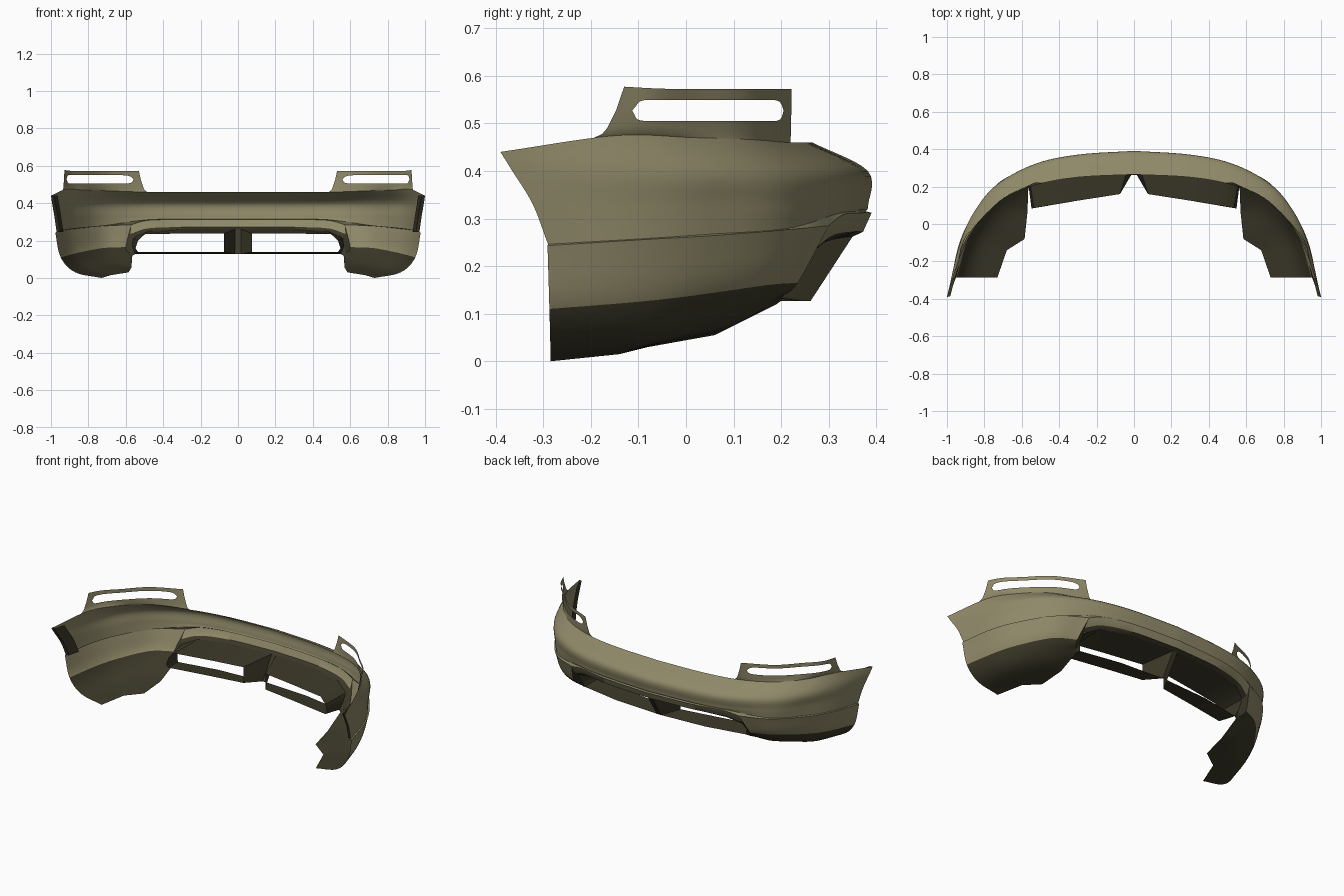
import bpy
import math
from mathutils import Vector

cube = bpy.data.objects.get("Cube")
if cube:
    bpy.data.objects.remove(cube, do_unlink=True)


def paint(name, *rgb):
    material = bpy.data.materials.new(name)
    material.use_nodes = True
    material.diffuse_color = (*rgb, 1)
    shader = material.node_tree.nodes["Principled BSDF"]
    shader.inputs["Base Color"].default_value = (*rgb, 1)
    return material


olive = paint("olive_paint", .275, .25, .14)
dark = paint("dark_trim", .043, .039, .021)


def straight(points, u):
    """Point on a polyline; u runs over the point indices."""
    i = min(int(u), len(points) - 2)
    return Vector(points[i]).lerp(Vector(points[i + 1]), u - i)


def spline(points, u):
    """Smooth curve through the points; u runs over the point indices."""
    last = len(points) - 1
    i = min(int(u), last - 1)
    t = u - i
    b, c = Vector(points[i]), Vector(points[i + 1])
    a = Vector(points[i - 1]) if i > 0 else b * 2 - c
    d = Vector(points[i + 2]) if i + 2 <= last else c * 2 - b
    return (b * 2 + (c - a) * t + (a * 2 - b * 5 + c * 4 - d) * t ** 2
            + (b * 3 - a - c * 3 + d) * t ** 3) / 2


def sample(points, count, start=0, end=None, curve=spline):
    """Evenly spaced points on a stretch of a curve."""
    end = len(points) - 1 if end is None else end
    return [curve(points, start + (end - start) * k / count) for k in range(count + 1)]


def smooth_down(rows, count):
    """Spline every column of the given rows."""
    return list(zip(*[sample(column, count) for column in zip(*rows)]))


def sheet(name, rows, closed=False, skip=(), dark_from=None):
    """Loft a mirrored sheet through rows; rows after dark_from are dark."""
    width = len(rows[0])
    dark_from = len(rows) if dark_from is None else dark_from
    verts = [tuple(p) for row in rows for p in row]
    faces, slots = [], []
    for i in range(len(rows) - 1):
        if i in skip:
            continue
        for j in range(width if closed else width - 1):
            k = (j + 1) % width
            faces.append((i * width + j, i * width + k,
                          (i + 1) * width + k, (i + 1) * width + j))
            slots.append(int(i >= dark_from))
    mesh = bpy.data.meshes.new(name)
    mesh.from_pydata(verts, [], faces)
    mesh.materials.append(olive)
    mesh.materials.append(dark)
    for face, slot in zip(mesh.polygons, slots):
        face.material_index = slot
    obj = bpy.data.objects.new(name, mesh)
    bpy.context.collection.objects.link(obj)
    weld = obj.modifiers.new("weld", 'WELD')
    weld.merge_threshold = 0.0005
    mirror = obj.modifiers.new("mirror", 'MIRROR')
    mirror.use_clip = True
    bpy.ops.object.select_all(action='DESELECT')
    obj.select_set(True)
    bpy.context.view_layer.objects.active = obj
    bpy.ops.object.shade_smooth_by_angle(angle=math.radians(40))


# Upper bumper skin: edge rows from the centre to the side tip
top_edge = [(0, .265, .46), (.3, .25, .46), (.52, .21, .46), (.7, .135, .466),
            (.825, .015, .47), (.92, -.15, .474), (1, -.39, .44)]
shoulder = [(0, .382, .4), (.3, .362, .4), (.53, .313, .4), (.73, .205, .4),
            (.855, .06, .4), (.935, -.12, .4), (.994, -.365, .4)]
waist = [(0, .383, .33), (.3, .363, .33), (.53, .313, .33), (.735, .205, .33),
         (.855, .05, .33), (.93, -.11, .33), (.982, -.322, .33)]
seam = [(0, .378, .315), (.3, .358, .315), (.5, .318, .31), (.72, .212, .279),
        (.85, .05, .267), (.925, -.1, .257), (.97, -.29, .246)]
skin = smooth_down([sample(row, 48) for row in (top_edge, shoulder, waist, seam)], 18)
sheet("bumper_skin", skin)

# Return flange folded in from the side tip
tip = [row[-1] for row in skin]
fold = [p + Vector((-.018, .004, 0)) for p in tip]
root = [p + Vector((-.036, .075, 0)) for p in tip]
sheet("tip_flange", [tip, fold, root], dark_from=0)

# Lower corner panels, curling under into a dark floor
corner_top = [(.57, .3, .285), (.728, .217, .277), (.858, .055, .264),
              (.933, -.1, .255), (.977, -.291, .243)]
corner_crease = [(.6, .235, .165), (.72, .17, .16), (.83, .03, .14),
                 (.895, -.1, .125), (.948, -.287, .11)]
corner_under = [(.58, .2, .135), (.66, .11, .085), (.75, 0, .06),
                (.82, -.1, .045), (.87, -.285, .03)]
floor_edge = [(.565, .19, .12), (.57, .06, .055), (.585, -.08, .03),
              (.68, -.14, .015), (.73, -.285, 0)]
corner = [sample(row, 28) for row in (corner_top, corner_crease, corner_under)]
corner.append(sample(floor_edge, 28, curve=straight))
sheet("lower_corner", smooth_down(corner, 15), dark_from=5)

# Lip over the central opening
lip_top = [(0, .39, .312), (.3, .37, .312), (.48, .33, .308), (.57, .3, .285)]
lip_low = [(0, .372, .272), (.3, .352, .272), (.48, .31, .265), (.575, .27, .235)]
lip_back = [(0, .35, .262), (.3, .33, .262), (.48, .29, .25), (.56, .25, .215)]
sheet("centre_lip", [sample(lip_top, 24), sample(lip_low, 24),
                     sample(lip_back, 24, curve=straight)], dark_from=1)

# Narrow ledges along the seam
arch = 2.3
sheet("centre_ledge", [sample(seam, 24, 0, arch), sample(lip_top, 24)])
sheet("corner_ledge", [sample(seam, 28, arch), sample(corner_top, 28)])

# Ducts either side of the centre, open at both ends
duct_mouth = [(.015, .262, .127), (.3, .245, .127), (.55, .2, .127), (.565, .215, .17),
              (.56, .25, .215), (.48, .29, .25), (.3, .33, .262), (.015, .35, .262)]
duct_end = [(.075, .16, .14), (.3, .125, .14), (.535, .085, .14), (.548, .083, .158),
            (.535, .085, .2), (.5, .092, .235), (.3, .125, .237), (.075, .16, .237)]
sheet("duct", [duct_end, duct_mouth], closed=True, dark_from=0)

# Strut between the ducts
strut_top, strut_foot = duct_mouth[-1], duct_mouth[0]
sheet("centre_strut", [[(0, *p[1:]), p] for p in (strut_top, strut_foot)], dark_from=0)

# Side of the opening between duct and corner panel
corner_side = [row[0] for row in (corner_top, corner_crease, corner_under, floor_edge)]
duct_side = [lip_top[-1], lip_low[-1], lip_back[-1], duct_mouth[3], duct_mouth[2]]
sheet("opening_side", list(zip(sample(duct_side, 15, curve=straight),
                               sample(corner_side, 15))), dark_from=0)

# Raised lamp brackets, each with a rounded slot
bracket_top = [(.53, .222, .572), (.7, .138, .572), (.815, .025, .572),
               (.893, -.055, .573), (.928, -.13, .577)]
steps = 72
foot = sample(top_edge, steps, 1.83, 5.2)
crest = sample(bracket_top, steps)
slot_start, slot_end, slot_z, slot_half = .06, .905, .527, .0225


def bracket_point(j, h):
    p = foot[j].lerp(crest[j], h ** .5)
    p.z = foot[j].z + (crest[j].z - foot[j].z) * h
    return p


def slot_edge(j, side):
    q = (2 * j / steps - slot_start - slot_end) / (slot_end - slot_start)
    z = slot_z + side * slot_half * max(0, 1 - abs(q) ** 20) ** .5
    return (z - foot[j].z) / (crest[j].z - foot[j].z)


heights = [lambda j: 1,
           lambda j: slot_edge(j, 1),
           lambda j: slot_edge(j, -1),
           lambda j: .2,
           lambda j: .08,
           lambda j: 0]
sheet("lamp_bracket",
      [[bracket_point(j, height(j)) for j in range(steps + 1)] for height in heights],
      skip=(1,))
